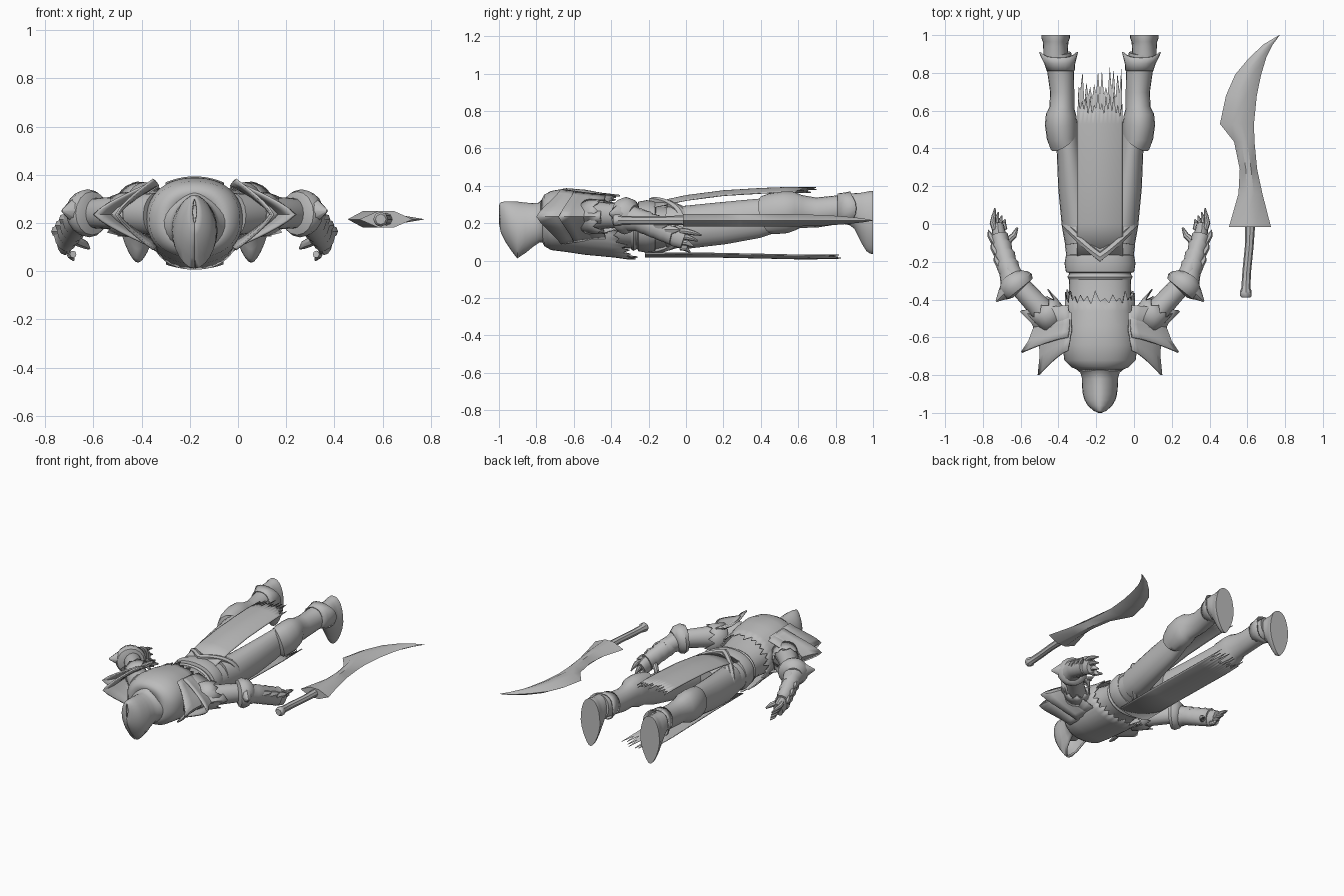
import bpy, bmesh, math, random
from mathutils import Vector

random.seed(4)
CX = -0.18  # body centre line
grey = bpy.data.materials.new("grey")
grey.diffuse_color = (0.5, 0.5, 0.5, 1)


def make(name, rings, closed=True, caps=True, mirror=False, thick=0, x=CX):
    """Skin a list of equal-length point rows into one object."""
    bm = bmesh.new()
    rows = [[bm.verts.new(p) for p in r] for r in rings]
    n = len(rows[0])
    for a, b in zip(rows, rows[1:]):
        for i in range(n if closed else n - 1):
            j = (i + 1) % n
            bm.faces.new((a[i], a[j], b[j], b[i]))
    if closed and caps:
        bm.faces.new(rows[0])
        bm.faces.new(rows[-1])
    bmesh.ops.recalc_face_normals(bm, faces=bm.faces)
    me = bpy.data.meshes.new(name)
    bm.to_mesh(me)
    bm.free()
    me.materials.append(grey)
    ob = bpy.data.objects.new(name, me)
    ob.location.x = x
    bpy.context.collection.objects.link(ob)
    if thick:
        m = ob.modifiers.new("thickness", 'SOLIDIFY')
        m.thickness = thick
        m.offset = 0
    if mirror:
        m = ob.modifiers.new("mirror", 'MIRROR')
        m.use_mirror_merge = False
    return ob


def ring(y, w, lo, hi, n=28, cx=0, power=0.9, dy=None):
    """Rounded outline in the xz plane; dy(angle) shifts it along y."""
    pts = []
    for i in range(n):
        a = 2 * math.pi * i / n
        c, s = math.cos(a), math.sin(a)
        pts.append((cx + w * math.copysign(abs(c) ** power, c),
                    y + (dy(a, i) if dy else 0),
                    (lo + hi) / 2 + (hi - lo) / 2 * math.copysign(abs(s) ** power, s)))
    return pts


def tube(name, pts, n=12, **kw):
    """Tube along (x, y, z, side radius, up radius) points."""
    rings = []
    P = [Vector(p[:3]) for p in pts]
    for i, p in enumerate(pts):
        t = (P[min(i + 1, len(P) - 1)] - P[max(i - 1, 0)]).normalized()
        side = t.cross(Vector((0, 0, 1))).normalized()
        up = side.cross(t)
        rings.append([P[i] + side * p[3] * math.cos(2 * math.pi * k / n)
                      + up * p[4] * math.sin(2 * math.pi * k / n) for k in range(n)])
    return make(name, rings, **kw)


# Torso
make("torso", [ring(*r) for r in [
    (-.72, .13, .1, .33), (-.6, .19, .07, .35), (-.48, .18, .06, .33), (-.36, .163, .07, .305),
    (-.26, .165, .06, .295), (-.12, .185, .06, .29), (-.02, .18, .07, .285), (.04, .12, .1, .27)]])

# Ragged mantle over chest and back, longer on the chest
def rag(a, i):
    tooth = (-.015, .03, .0, .055)[i % 4] * random.uniform(.5, 1.1)
    return .1 * max(0, -math.sin(a)) + tooth

make("mantle", [ring(*r, n=56) for r in [
    (-.775, .1, .12, .31), (-.755, .15, .08, .35), (-.72, .185, .06, .368), (-.64, .195, .05, .383),
    (-.54, .19, .035, .375)]] + [
    ring(-.46, .182, .02, .36, n=56, dy=lambda a, i: .08 * max(0, -math.sin(a))),
    ring(-.41, .182, .01, .348, n=56, dy=rag)], caps=False, thick=.008)

# Hood: closed at the crown, open on the face side
def hood_row(y, w, lo, hi, gap):
    zc, pts = (lo + hi) / 2, []
    for i in range(25):
        a = -math.pi / 2 + gap + (2 * math.pi - 2 * gap) * i / 24
        c, s = math.cos(a), math.sin(a)
        pts.append((w * math.copysign(abs(c) ** 1.15, c), y, zc + (hi - lo) / 2 * s))
    return pts

make("hood", [hood_row(*r) for r in [
    (-.995, .008, .2, .3, 0), (-.985, .03, .15, .308, 0), (-.96, .06, .1, .312, 0),
    (-.93, .077, .055, .312, 0), (-.9, .086, .015, .31, .02), (-.86, .09, .03, .305, .45),
    (-.82, .09, .055, .302, .6), (-.785, .1, .08, .305, .6), (-.755, .135, .085, .335, .5),
    (-.72, .17, .08, .36, .4)]], closed=False, thick=.01)
make("head", [ring(y, w, .2 - w, .2 + w, n=16) for y, w in
              [(-.95, .02), (-.92, .055), (-.87, .075), (-.8, .07), (-.7, .07)]])

# Belt and drooping hip sashes
def belt(name, y, d, w, lo, hi, dy=None):
    make(name, [ring(y + k * d, w + e, lo - e, hi + e, n=40, dy=dy) for k, e in
                [(0, -.02), (0.05, 0), (.5, .008), (.95, 0), (1, -.02)]], caps=False)

belt("belt", -.26, .1, .18, .05, .315)
belt("waist_band", -.295, .03, .165, .06, .3)
droop = lambda a, i: .17 * abs(math.cos(a))
belt("hip_sash", -.2, .05, .193, .045, .332, droop)
belt("lower_hip_sash", -.17, .05, .186, .055, .318, droop)

# Long tattered cloths behind and in front, arched across
def cloth(name, path, end, w, tear, arch):
    n = 23
    u = [2 * i / (n - 1) - 1 for i in range(n)]
    rows = [[(w * s, y, z + arch * s * s) for s in u] for y, z in path]
    z = path[-1][1]
    rows.append([(w * s * .96, end - tear * (random.uniform(.6, 1) if i % 2
                  else random.uniform(0, .55)), z + arch * s * s) for i, s in enumerate(u)])
    make(name, rows, closed=False, thick=.006)

cloth("back_cloth", [(-.17, .31), (0, .347), (.2, .373), (.4, .385), (.53, .39)], .7, .12, .14, -.025)
cloth("front_cloth", [(-.22, .02), (.1, .02), (.4, .014), (.58, .01)], .83, .118, .2, .02)

# Legs, boots, ankle cuffs and feet
tube("leg", [(.1, -.1, .18, .085, .11), (.115, 0, .178, .088, .115), (.145, .2, .2, .077, .113),
             (.165, .38, .225, .064, .105), (.18, .5, .25, .06, .09)], n=20, mirror=True)
tube("boot", [(.19, .445, .245, .06, .09), (.195, .435, .245, .078, .106), (.2, .46, .25, .082, .11),
              (.206, .53, .258, .086, .112), (.206, .58, .265, .08, .103), (.202, .615, .262, .066, .088),
              (.2, .7, .257, .064, .08), (.208, .8, .27, .07, .077), (.222, .9, .28, .07, .08)],
     n=20, mirror=True)
make("ankle_cuff", [ring(y, w, .278 - h, .28 + h, n=20, cx=c, dy=d) for y, w, h, c, d in [
    (.81, .07, .075, .208, None), (.85, .078, .08, .213, None),
    (.88, .1, .086, .22, lambda a, i: .03 * abs(math.cos(a)) ** 3)]],
     caps=False, thick=.008, mirror=True)

def foot_ring(y, w, lo, hi):
    """Sole narrows toward the low toe end."""
    pts = []
    for x, q, z in ring(y, w, lo, hi, n=24, cx=.235):
        rise = min(1, max(0, z - lo) / (hi - lo) / .45)
        pts.append((.235 + (x - .235) * (.5 + .5 * rise ** .7), q, z))
    return pts

make("foot", [foot_ring(*r) for r in [
    (.86, .06, .2, .355), (.9, .064, .17, .36), (.94, .066, .09, .363), (.965, .068, .05, .368),
    (.985, .076, .037, .372), (1, .076, .035, .372)]], mirror=True)

# Shoulder plates: ridged shells with pointed rims
def plate(name, rows):
    pts = []
    for y, dy, xin, xap, h in rows:
        row = []
        for k in range(-6, 7):
            t = k / 6
            f = 1 - abs(t) ** 1.15
            row.append((xin + (xap - xin) * f, y + dy * f ** 1.3,
                        .235 + h * math.copysign(abs(t) ** .9, t)))
        pts.append(row)
    make(name, pts, closed=False, thick=.01, mirror=True)

plate("upper_shoulder_plate", [(-.67, -.13, .17, .325, .145), (-.62, -.08, .16, .315, .138),
                               (-.56, -.02, .15, .32, .125), (-.47, 0, .15, .3, .12)])
plate("middle_shoulder_plate", [(-.6, -.08, .17, .415, .135), (-.57, -.05, .165, .375, .13),
                                (-.53, -.01, .16, .345, .125), (-.46, 0, .16, .32, .115)])
plate("lower_shoulder_plate", [(-.58, -.03, .16, .32, .12), (-.5, -.02, .16, .36, .12),
                               (-.43, -.03, .17, .42, .115)])

# Arms with ragged sleeve, elbow cuff and layered bracer
tube("upper_arm", [(.16, -.6, .235, .08, .09), (.25, -.52, .24, .072, .08), (.34, -.42, .24, .06, .068),
                   (.45, -.3, .24, .055, .06), (.49, -.2, .21, .045, .05)], n=16, mirror=True)
sleeve = [ring(0, .085, -.09, .09, n=20), ring(.06, .083, -.09, .09, n=20),
          ring(.09, .085, -.088, .088, n=20, dy=lambda a, i: random.uniform(.02, .07) * (i % 2))]
turn = Vector((0, 1, 0)).rotation_difference(Vector((.65, .76, 0)))
make("ragged_sleeve", [[turn @ Vector(p) + Vector((.235, -.52, .235)) for p in r] for r in sleeve],
     caps=False, thick=.006, mirror=True)
tube("elbow_cuff", [(.42, -.35, .24, .055, .06), (.425, -.345, .24, .088, .09),
                    (.44, -.325, .24, .1, .1), (.46, -.3, .237, .09, .092),
                    (.472, -.28, .232, .06, .068)], n=16, mirror=True)
tube("elbow_spike", [(.46, -.32, .25, .06, .07), (.51, -.37, .25, .035, .045),
                     (.55, -.41, .25, .004, .005)], n=8, mirror=True)
lames = [(.458, -.31, .23, .07, .075)]
for i in range(4):
    f = i / 4
    x, y, z = .48 + .06 * f, -.25 + .2 * f, .215 - .08 * f
    lames += [(x, y, z, .055 - .014 * f, .06), (x + .01, y + .035, z - .012, .06 - .014 * f, .064)]
tube("bracer", lames, n=14, mirror=True)
for i in range(3):
    x, y, z = .52 + .016 * i, -.2 + .065 * i, .215 - .025 * i
    tube("bracer_spike", [(x, y - .03, z, .025, .03), (x + .03, y + .01, z, .015, .02),
                          (x + .04, y + .04, z, .002, .002)], n=6, mirror=True)

# Clawed hands
tube("palm", [(.525, -.1, .155, .035, .05), (.535, -.05, .13, .036, .058), (.54, -.01, .115, .032, .052)],
     n=12, mirror=True)
for i in range(4):
    x, z = .568 - .018 * i, .16 - .03 * i
    tube("finger", [(x - .01, -.03, z, .014, .015), (x, .005, z - .004, .016, .016),
                    (x - .005, .04 - .012 * i, z - .012, .012, .013),
                    (x - .012, .083 - .02 * i, z - .025, .004, .004)], n=8, mirror=True)
tube("thumb", [(.5, -.1, .13, .022, .022), (.455, -.06, .11, .016, .018),
               (.438, -.02, .095, .006, .006)], n=8, mirror=True)

# Curved sword: lens section blade, (y, left x, right x, half thickness)
blade = [(-.015, .503, .725, .034), (.16, .553, .68, .034), (.29, .56, .652, .034),
         (.435, .53, .638, .034), (.53, .455, .635, .034), (.68, .487, .65, .03),
         (.79, .535, .673, .025), (.88, .61, .7, .018), (.95, .685, .735, .01), (1, .768, .772, .001)]
make("blade", [[(l, y, .215), (l + (r - l) * .35, y, .215 + h), (l + (r - l) * .65, y, .215 + h),
                (r, y, .215), (l + (r - l) * .65, y, .215 - h), (l + (r - l) * .35, y, .215 - h)]
               for y, l, r, h in blade], x=0)
tube("sword_handle", [(.615, -.01, .215, .026, .026), (.61, -.12, .215, .023, .023),
                      (.597, -.25, .215, .023, .023), (.592, -.34, .215, .024, .024),
                      (.592, -.355, .215, .031, .031), (.592, -.38, .215, .031, .031),
                      (.592, -.39, .215, .022, .022)], n=8, x=0)

# Smooth shading with crisp edges
for ob in bpy.context.scene.objects:
    ob.select_set(True)
    bpy.context.view_layer.objects.active = ob
bpy.ops.object.shade_smooth_by_angle(angle=math.radians(40))
